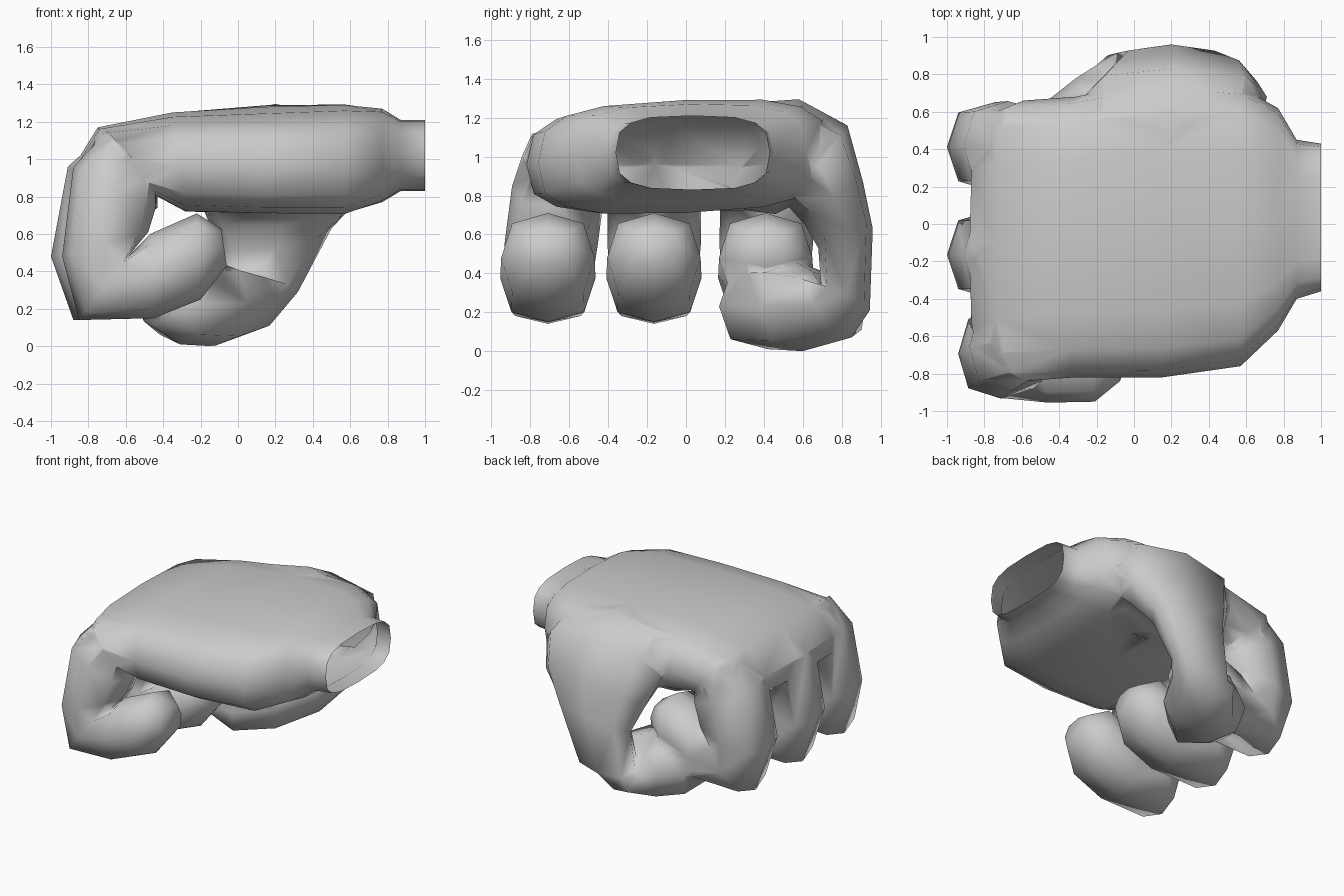
import bpy, bmesh
from math import sin, cos, pi
from mathutils import Vector

if "Cube" in bpy.data.objects:
    bpy.data.objects.remove(bpy.data.objects["Cube"])


def loft(name, rings, power, sides=8):
    """Skin rounded sections given as (centre, half axis a, half axis b)."""
    bm = bmesh.new()
    loops = []
    for c, a, b in rings:
        loop = []
        for i in range(sides):
            t = 2 * pi * i / sides
            u, v = [(1 if f > 0 else -1) * (abs(f) if abs(f) > 1e-6 else 0) ** (2 / power)
                    for f in (cos(t), sin(t))]
            loop.append(bm.verts.new(Vector(c) + Vector(a) * u + Vector(b) * v))
        loops.append(loop)
    for p, q in zip(loops, loops[1:]):
        for i in range(sides):
            j = (i + 1) % sides
            bm.faces.new((p[i], p[j], q[j], q[i]))
    bm.faces.new(loops[-1])
    bm.faces.new(loops[0])
    bmesh.ops.triangulate(bm, faces=[f for f in bm.faces if len(f.verts) == 4])
    bmesh.ops.recalc_face_normals(bm, faces=bm.faces)
    me = bpy.data.meshes.new(name)
    bm.to_mesh(me)
    bm.free()
    ob = bpy.data.objects.new(name, me)
    bpy.context.collection.objects.link(ob)
    return ob


def section(outer, inner, y0, y1, tilt=0.0):
    """Ring spanning an outer and inner (x, z) point and a y range."""
    (xo, zo), (xi, zi) = outer, inner
    return (((xo + xi) / 2, (y0 + y1) / 2, (zo + zi) / 2),
            (0, (y1 - y0) / 2, tilt),
            ((xo - xi) / 2, 0, (zo - zi) / 2))


# palm, from the wrist and bent down over the knuckles
hand = loft("hand", [
    section((1.0, 1.21), (1.0, 0.83), -0.36, 0.43),
    section((0.87, 1.21), (0.87, 0.83), -0.40, 0.45),
    section((0.77, 1.27), (0.77, 0.77), -0.57, 0.62, 0.01),
    section((0.57, 1.29), (0.57, 0.71), -0.76, 0.73, 0.03),
    section((0.15, 1.28), (0.15, 0.72), -0.82, 0.77, 0.04),
    section((-0.35, 1.25), (-0.28, 0.72), -0.82, 0.68, 0.02),
    section((-0.75, 1.17), (-0.43, 0.80), -0.84, 0.66),
    section((-0.88, 0.96), (-0.43, 0.74), -0.86, 0.62),
    section((-0.88, 0.83), (-0.46, 0.72), -0.83, 0.58),
], 3.2, 16)
parts = []

# three curled fingers: centre at the knuckle, centre at the tip, setback
for name, yk, yt, back in (("little_finger", -0.63, -0.71, 0.06),
                           ("middle_finger", -0.16, -0.165, 0.0),
                           ("index_finger", 0.42, 0.41, 0.0)):
    rows = [((-0.70, 1.15), (-0.44, 0.87), 0.21, 0.0),
            ((-0.91 + back / 2, 0.96), (-0.44, 0.74), 0.24, 0.3),
            ((-1.0 + back, 0.48), (-0.48, 0.61), 0.24, 0.8),
            ((-0.88 + back / 2, 0.14), (-0.58, 0.49), 0.22, 1.0),
            ((-0.45, 0.15), (-0.47, 0.60), 0.245, 1.0),
            ((-0.20, 0.25), (-0.22, 0.71), 0.24, 1.0),
            ((-0.06, 0.43), (-0.09, 0.63), 0.13, 1.0)]
    rings = []
    for outer, inner, hw, k in rows:
        y = yk + (yt - yk) * k
        rings.append(section(outer, inner, y - hw, y + hw))
    parts.append(loft(name, rings, 2.6))

# thumb: fans out of the palm edge, drops, then curls under to the index finger
parts.append(loft("thumb", [
    ((0.20, 0.30, 1.00), (0.42, 0, 0), (0, 0, 0.275)),
    ((0.20, 0.52, 1.00), (0.48, 0, 0), (0, 0.06, 0.295)),
    ((0.22, 0.68, 0.95), (0.49, 0, 0), (0, 0.15, 0.21)),
    ((0.24, 0.76, 0.76), (0.42, 0, 0.04), (0, 0.15, 0.11)),
    ((0.20, 0.82, 0.58), (0.30, 0, 0.05), (0, 0.14, 0.05)),
    ((0.09, 0.82, 0.27), (0.23, 0, 0.02), (0, 0.125, -0.06)),
    ((0.00, 0.75, 0.24), (0.20, -0.10, 0), (0.02, 0.10, -0.17)),
    ((-0.13, 0.58, 0.23), (0.18, -0.20, 0), (0, 0.02, -0.23)),
    ((-0.31, 0.42, 0.23), (0.14, -0.25, 0), (0, 0, -0.22)),
    ((-0.46, 0.35, 0.22), (0.06, -0.14, 0), (0, 0, -0.11)),
], 2.6))

# fuse fingers and thumb with the palm into one skin
for p in parts:
    m = hand.modifiers.new(p.name, 'BOOLEAN')
    m.operation = 'UNION'
    m.solver = 'EXACT'
    m.object = p
fused = bpy.data.meshes.new_from_object(
    hand.evaluated_get(bpy.context.evaluated_depsgraph_get()))
hand.modifiers.clear()
hand.data = fused
for p in parts:
    bpy.data.objects.remove(p)

# open the wrist, then smooth the skin
bm = bmesh.new()
bm.from_mesh(fused)
bmesh.ops.delete(bm, geom=[f for f in bm.faces if f.calc_center_median().x > 0.995],
                 context='FACES')
bmesh.ops.remove_doubles(bm, verts=bm.verts, dist=0.003)
for f in bm.faces:
    f.smooth = True
bm.to_mesh(fused)
bm.free()
